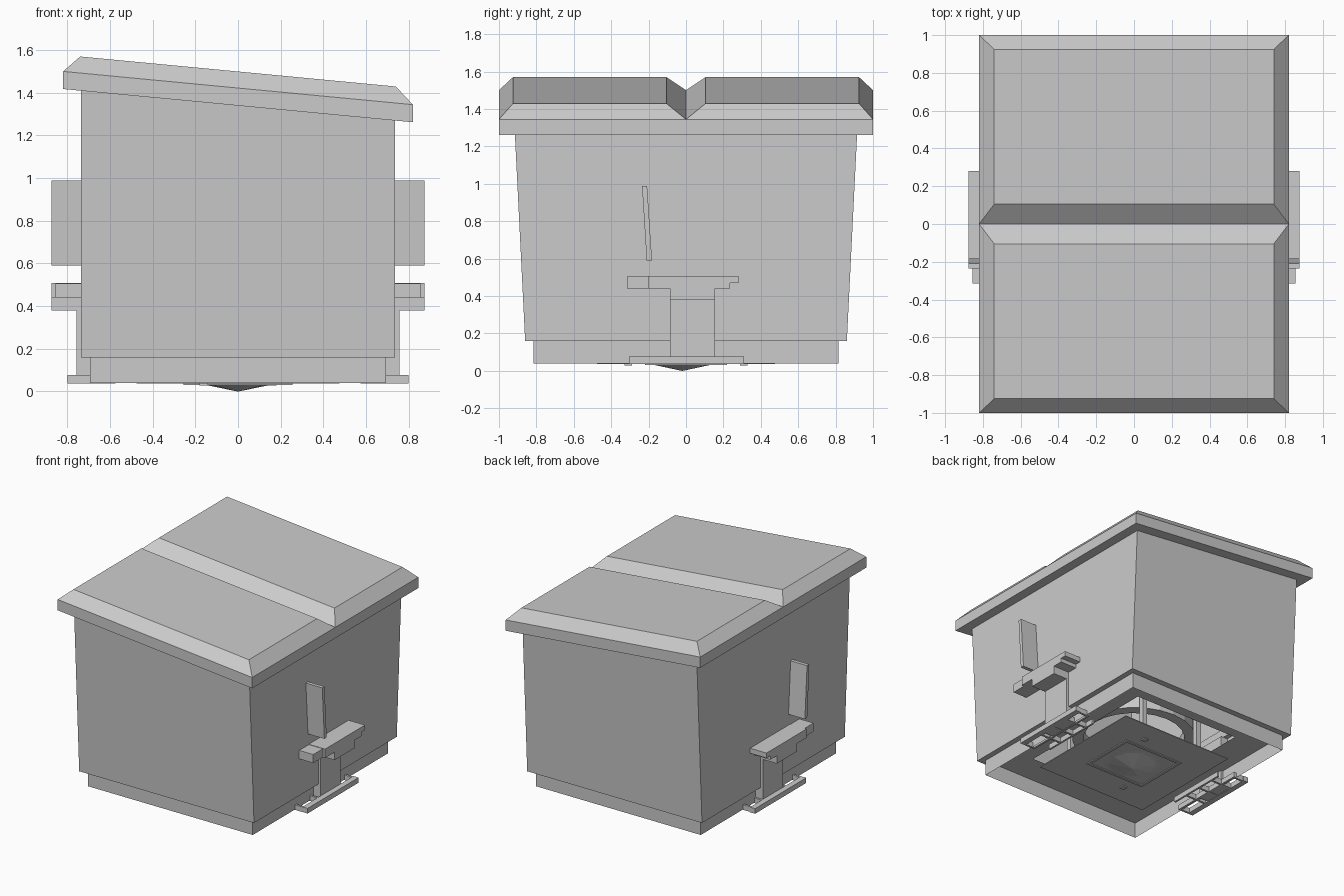
import bpy, bmesh, math

if "Cube" in bpy.data.objects:
    bpy.data.objects.remove(bpy.data.objects["Cube"])

SLOPE = -0.095


def make(name, verts, faces):
    me = bpy.data.meshes.new(name)
    me.from_pydata(verts, [], faces)
    bm = bmesh.new()
    bm.from_mesh(me)
    bmesh.ops.recalc_face_normals(bm, faces=bm.faces)
    bm.to_mesh(me)
    bm.free()
    ob = bpy.data.objects.new(name, me)
    bpy.context.collection.objects.link(ob)
    return ob


def rect(x0, x1, y0, y1, z):
    """Four corners; z may be a function of x."""
    f = z if callable(z) else (lambda x: z)
    return [(x, y, f(x)) for x, y in ((x0, y0), (x1, y0), (x1, y1), (x0, y1))]


def loft(name, rings, bottom=True, top=True):
    n = len(rings[0])
    verts = [v for r in rings for v in r]
    faces = [(k * n + i, k * n + (i + 1) % n, (k + 1) * n + (i + 1) % n, (k + 1) * n + i)
             for k in range(len(rings) - 1) for i in range(n)]
    if bottom:
        faces.append(tuple(range(n)))
    if top:
        faces.append(tuple(range(len(verts) - n, len(verts))))
    return make(name, verts, faces)


def box(name, x0, x1, y0, y1, z0, z1):
    return loft(name, [rect(x0, x1, y0, y1, z0), rect(x0, x1, y0, y1, z1)])


def circle(r, z, n, cx=0, cy=0):
    return [(cx + r * math.cos(2 * math.pi * i / n), cy + r * math.sin(2 * math.pi * i / n), z)
            for i in range(n)]


def mirror(ob, axis):
    m = ob.modifiers.new("mirror", 'MIRROR')
    m.use_axis = [a == axis for a in "xyz"]
    return ob


def plane(h):
    return lambda x: h + SLOPE * x


# Roof: one bevelled sloping half, mirrored so the bevels meet as a valley
roof = loft("roof", [rect(-.82, .82, 0, 1, plane(1.34)),
                     rect(-.82, .82, 0, 1, plane(1.4225)),
                     rect(-.74, .74, .105, .925, plane(1.50))])
bm = bmesh.new()
bm.from_mesh(roof.data)
inner = [f for f in bm.faces if all(abs(v.co.y) < 1e-5 for v in f.verts)]
bmesh.ops.delete(bm, geom=inner, context='FACES')
bm.to_mesh(roof.data)
bm.free()
mirror(roof, "y")

# Body walls, widening upward in y
low = rect(-.737, .737, -.86, .86, .16)
high = [(x, math.copysign(.86 + .0496 * (1.18 + SLOPE * x), y), 1.34 + SLOPE * x)
        for x, y, z in low]
loft("body", [low, high], bottom=False, top=False)

# Body underside with a rectangular opening
loft("body_floor", [low, rect(-.45, .45, -.58, .58, .16)], bottom=False, top=False)

# Open base skirt
loft("base_skirt", [rect(-.695, .695, -.815, .815, z) for z in (.04, .16)],
     bottom=False, top=False)

# Lower plate with hanging posts and an inner ring
box("lower_plate", -.475, .475, -.475, .475, .036, .042)
for sx in (-1, 1):
    for sy in (-1, 1):
        x, y = .25 * sx, .4 * sy
        box("plate_post", x - .02, x + .02, y - .02, y + .02, .042, .34)
ring = [circle(r, z, 24) for r, z in ((.36, .24), (.44, .24), (.44, .34), (.36, .34), (.36, .24))]
loft("inner_ring", ring, bottom=False, top=False)

# Shallow faceted cone under the plate, with its frame and studs
loft("bottom_cone", [circle(.2, .036, 10, 0, -.02), circle(.17, .034, 10, 0, -.02),
                     circle(.003, 0, 10, 0, -.02)])
for s in (-1, 1):
    a, b = sorted((.235 * s, .255 * s))
    box("frame_side", a, b, -.22, .22, .03, .036)
    a, b = sorted((.2 * s, .22 * s))
    box("frame_end", -.255, .255, a, b, .03, .036)
    box("plate_stud", .16 * s - .02, .16 * s + .02, .31 * s - .02, .31 * s + .02, .028, .036)

# Side brackets: post, seat, back and foot lattice, mirrored in x
parts = [
    ("side_post", .68, .757, -.085, .155, .04, .44),
    ("seat_support", .70, .875, -.085, .155, .38, .44),
    ("seat_block", .70, .875, -.2, .235, .44, .47),
    ("seat_top", .70, .875, -.2, .28, .47, .508),
    ("seat_front", .70, .855, -.315, -.2, .44, .505),
    ("foot_outer", .757, .80, -.305, .31, .037, .076),
    ("foot_middle", .67, .685, -.305, .31, .037, .076),
    ("foot_inner", .575, .59, -.24, .24, .037, .076),
]
for y in (-.30, -.12, .02, .16, .295):
    lo = .575 if abs(y) < .25 else .67
    parts.append(("foot_cross", lo, .757, y - .006, y + .01, .037, .076))
for p in parts:
    mirror(box(*p), "x")

mirror(loft("side_back", [rect(.70, .875, -.21, -.182, .59),
                          rect(.70, .875, -.235, -.208, .988)]), "x")
